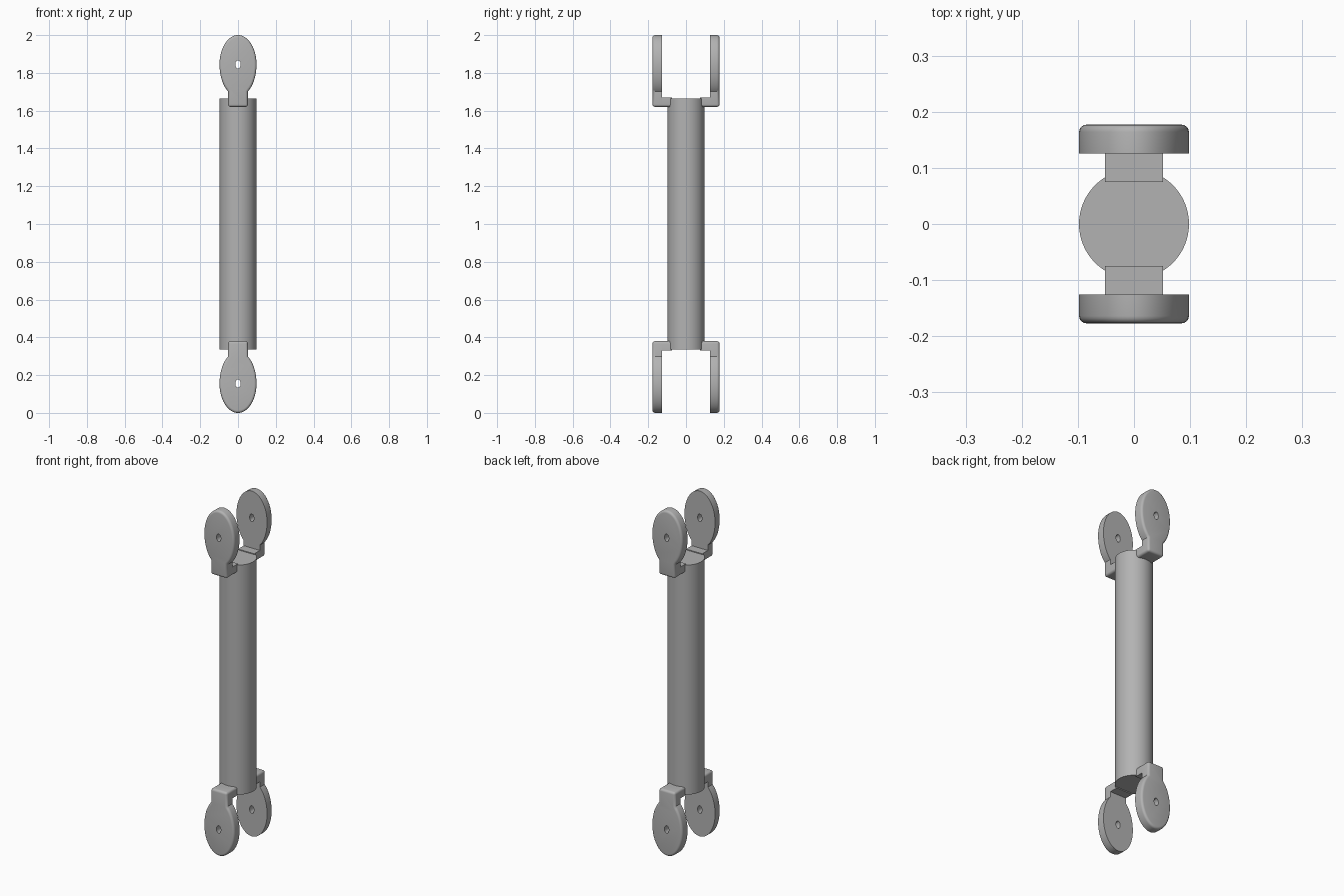
import bpy, bmesh, math
from mathutils import Matrix, Vector

if "Cube" in bpy.data.objects:
    bpy.data.objects.remove(bpy.data.objects["Cube"], do_unlink=True)

GREY = (0.45, 0.45, 0.45, 1)
metal = bpy.data.materials.new("grey metal")
metal.use_nodes = True
metal.diffuse_color = GREY
metal.node_tree.nodes["Principled BSDF"].inputs["Base Color"].default_value = GREY

RADIUS, NECK, ROUND = 0.098, 0.052, 0.013
INNER, OUTER = 0.126, 0.177
BASE, TUBE_TOP, EYE = 1.62, 1.67, 1.845


def finish(bm, name):
    bmesh.ops.recalc_face_normals(bm, faces=bm.faces)
    mesh = bpy.data.meshes.new(name)
    bm.to_mesh(mesh)
    bm.free()
    mesh.materials.append(metal)
    ob = bpy.data.objects.new(name, mesh)
    bpy.context.collection.objects.link(ob)
    return ob


def activate(ob):
    bpy.ops.object.select_all(action="DESELECT")
    ob.select_set(True)
    bpy.context.view_layer.objects.active = ob


def smooth(ob):
    activate(ob)
    bpy.ops.object.shade_smooth_by_angle(angle=math.radians(35))


def cylinder(name, segments, matrix):
    bm = bmesh.new()
    bmesh.ops.create_cone(bm, cap_ends=True, segments=segments, radius1=1,
                          radius2=1, depth=1, matrix=matrix)
    return finish(bm, name)


def prism(outline, y0, y1):
    """Extrude an (x, z) outline along y."""
    bm = bmesh.new()
    face = bm.faces.new([bm.verts.new((x, y0, z)) for x, z in outline])
    moved = bmesh.ops.extrude_face_region(bm, geom=[face], use_keep_orig=True)["geom"]
    verts = [v for v in moved if isinstance(v, bmesh.types.BMVert)]
    bmesh.ops.translate(bm, verts=verts, vec=(0, y1 - y0, 0))
    bmesh.ops.recalc_face_normals(bm, faces=bm.faces)
    return bm


def round_edges(bm, rule):
    edges = [e for e in bm.edges if rule(*(v.co for v in e.verts))]
    bmesh.ops.bevel(bm, geom=edges, offset=ROUND, offset_type="OFFSET",
                    segments=4, profile=0.5, affect="EDGES", clamp_overlap=False)


def bottom_corner(a, b):
    return max(a.z, b.z) < BASE + 0.001 and abs(a.x - b.x) < 0.001


# Central tube, origin at mid height so it can serve as the mirror centre
tube = cylinder("tube", 64, Matrix.Diagonal((RADIUS, RADIUS, 1.33, 1)))
tube.location.z = 1
smooth(tube)

# Oval lug with its straight neck, rounded on the outer face
start = -math.acos(NECK / RADIUS)
outline = []
for i in range(57):
    t = start + (math.pi - 2 * start) * i / 56
    height = 0.155 if math.sin(t) > 0 else 0.17
    outline.append((RADIUS * math.cos(t), EYE + height * math.sin(t)))
outline += [(-NECK, BASE), (NECK, BASE)]
bm = prism(outline, INNER, OUTER)
round_edges(bm, lambda a, b: min(a.y, b.y) > OUTER - 0.001 or bottom_corner(a, b))
lugs = finish(bm, "lugs")

# Oval pin hole through the lug
cutter = cylinder("hole_cutter", 24, Matrix.Translation(Vector((0, 0.15, EYE)))
                  @ Matrix.Diagonal((0.014, 0.2, 0.022, 1))
                  @ Matrix.Rotation(math.pi / 2, 4, "X"))
cutter.hide_render = True
cut = lugs.modifiers.new("hole", "BOOLEAN")
cut.operation, cut.object, cut.solver = "DIFFERENCE", cutter, "EXACT"
activate(lugs)
bpy.ops.object.modifier_apply(modifier=cut.name)
bpy.data.objects.remove(cutter, do_unlink=True)

# Arm joining the lug to the tube
bm = prism([(-NECK, BASE), (NECK, BASE), (NECK, TUBE_TOP - 0.005 + 0.005),
            (-NECK, TUBE_TOP)], 0.075, INNER)
round_edges(bm, bottom_corner)
arms = finish(bm, "arms")

# Repeat lugs and arms front to back and top to bottom
for ob in (lugs, arms):
    smooth(ob)
    mirror = ob.modifiers.new("mirror", "MIRROR")
    mirror.use_axis = (False, True, True)
    mirror.use_mirror_merge = False
    mirror.mirror_object = tube
